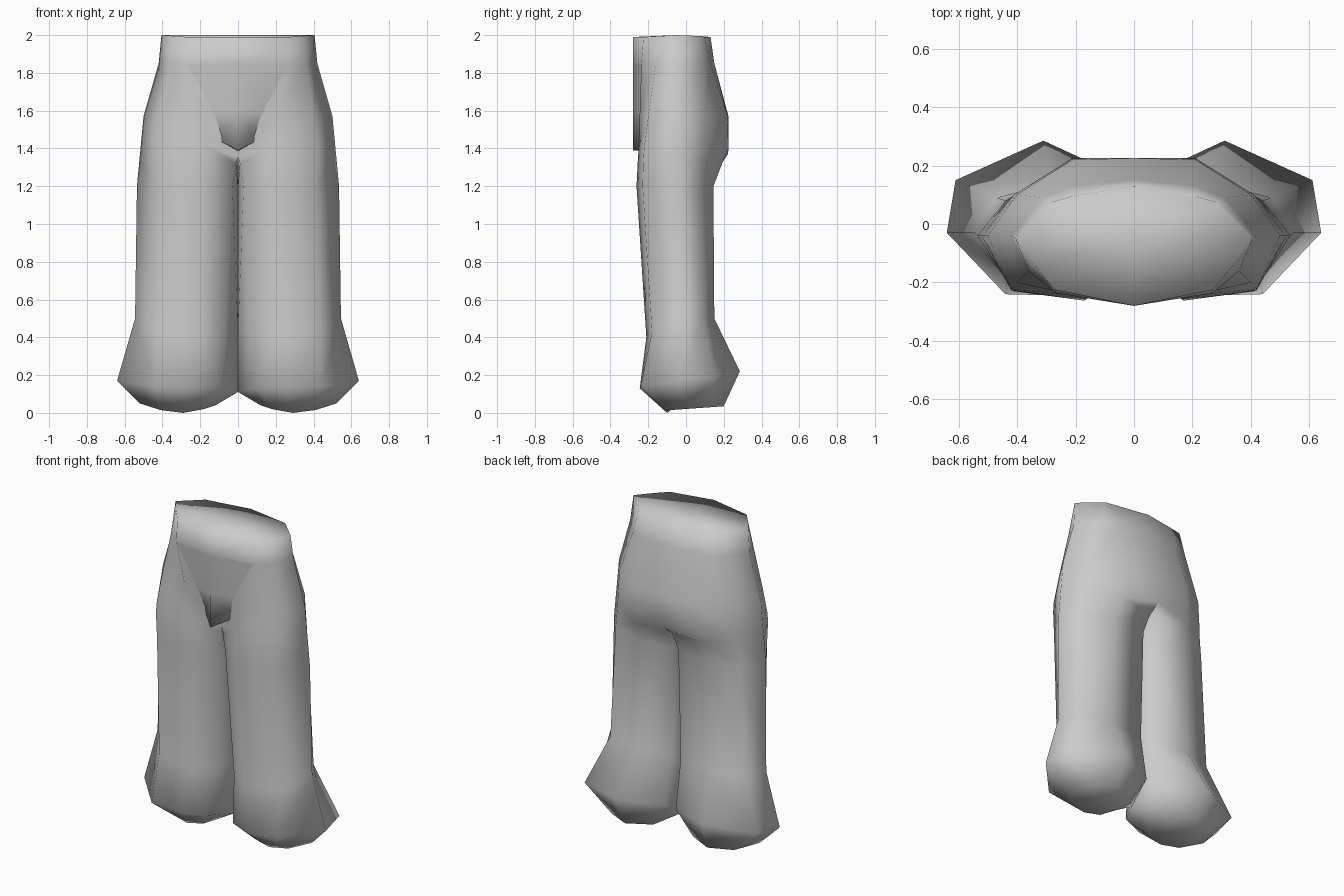
import bpy, bmesh


def make_object(name, bm):
    bmesh.ops.recalc_face_normals(bm, faces=bm.faces)
    for f in bm.faces:
        f.smooth = True
    me = bpy.data.meshes.new(name)
    bm.to_mesh(me)
    bm.free()
    ob = bpy.data.objects.new(name, me)
    bpy.context.collection.objects.link(ob)
    return ob


def mirror_half(bm):
    # copy the +x half to -x and weld the centre seam
    geom = bm.verts[:] + bm.edges[:] + bm.faces[:]
    bmesh.ops.mirror(bm, geom=geom, axis='X', merge_dist=0.0)
    bmesh.ops.remove_doubles(bm, verts=bm.verts, dist=0.0005)


def bridge(bm, a, b, closed):
    n = len(a)
    for i in range(n if closed else n - 1):
        j = (i + 1) % n
        bm.faces.new((a[i], a[j], b[j], b[i]))


# Leg sections: outer side, round the back, inner side, round the front
sole = [(.52, 0, .05), (.43, .13, .03), (.29, .2, .035), (.14, .13, .04),
        (.12, -.01, .04), (.18, -.09, .02), (.29, -.1, 0), (.41, -.08, .015)]
flare = [(.64, -.03, .17), (.61, .15, .19), (.31, .285, .22), (.04, .16, .2),
         (.001, -.02, .11), (.09, -.18, .13), (.24, -.245, .13), (.44, -.24, .14)]
shin = [(.545, -.03, .5), (.47, .09, .5), (.28, .15, .5), (.04, .11, .5),
        (.001, -.02, .45), (.07, -.14, .42), (.2, -.21, .4), (.43, -.18, .43)]
thigh = [(.535, -.04, 1.2), (.44, .08, 1.2), (.26, .145, 1.2), (.03, .12, 1.2),
         (.001, 0, 1.2), (.03, -.17, 1.2), (.17, -.262, 1.2), (.41, -.23, 1.2)]
crotch = [(.522, -.04, 1.34), (.42, .09, 1.34), (.23, .195, 1.33), (.01, .155, 1.31),
          (.001, 0, 1.3), (.01, -.17, 1.32), (.165, -.255, 1.34), (.42, -.226, 1.34)]
hip = [(.517, -.04, 1.39), (.41, .1, 1.4), (.21, .225, 1.4), (0, .222, 1.37),
       (0, 0, 1.32), (0, -.17, 1.36), (.16, -.25, 1.41), (.42, -.222, 1.4)]

# Seat sections: front centre, round the outside, to back centre
seat_low = [(0, -.2, 1.57), (.2, -.245, 1.58), (.4, -.2, 1.57), (.5, -.04, 1.57),
            (.4, .1, 1.57), (.21, .22, 1.57), (0, .225, 1.57)]
seat_high = [(0, -.28, 1.85), (.27, -.236, 1.85), (.36, -.16, 1.85), (.42, -.04, 1.85),
             (.31, .09, 1.85), (.21, .13, 1.85), (0, .15, 1.85)]
waist = [(0, -.28, 1.99), (.27, -.225, 1.99), (.34, -.14, 1.995), (.405, -.05, 2),
         (.28, .075, 1.995), (.21, .095, 1.99), (0, .13, 1.99)]

# Trousers: closed legs running into the seat
bm = bmesh.new()
legs = [[bm.verts.new(p) for p in ring] for ring in (sole, flare, shin, thigh, crotch, hip)]
for a, b in zip(legs, legs[1:]):
    bridge(bm, a, b, True)
bm.faces.new(legs[0])
top = legs[-1]
strips = [[top[i] for i in (5, 6, 7, 0, 1, 2, 3)]]
strips += [[bm.verts.new(p) for p in ring] for ring in (seat_low, seat_high, waist)]
for a, b in zip(strips, strips[1:]):
    bridge(bm, a, b, False)
# waist top, folded along the side-to-side line
rim, mid = strips[-1], bm.verts.new((0, -.05, 2))
bm.faces.new(rim[:4] + [mid])
bm.faces.new(rim[3:] + [mid])
mirror_half(bm)
make_object("trousers", bm)

# Front panel: tapering wedge that stands proud above the crotch
bm = bmesh.new()
rows = [((0, -.28, 1.85), (.27, -.236, 1.85)),
        ((0, -.28, 1.6), (.15, -.225, 1.6)),
        ((0, -.28, 1.39), (.1, -.19, 1.44)),
        ((0, -.15, 1.385), (.08, -.15, 1.43))]
verts = [[bm.verts.new(p) for p in r] for r in rows]
for a, b in zip(verts, verts[1:]):
    bridge(bm, a, b, False)
mirror_half(bm)
# an open sheet: make sure it faces the front
ob = make_object("front_panel", bm)
if ob.data.polygons[0].normal.y > 0:
    ob.data.flip_normals()
